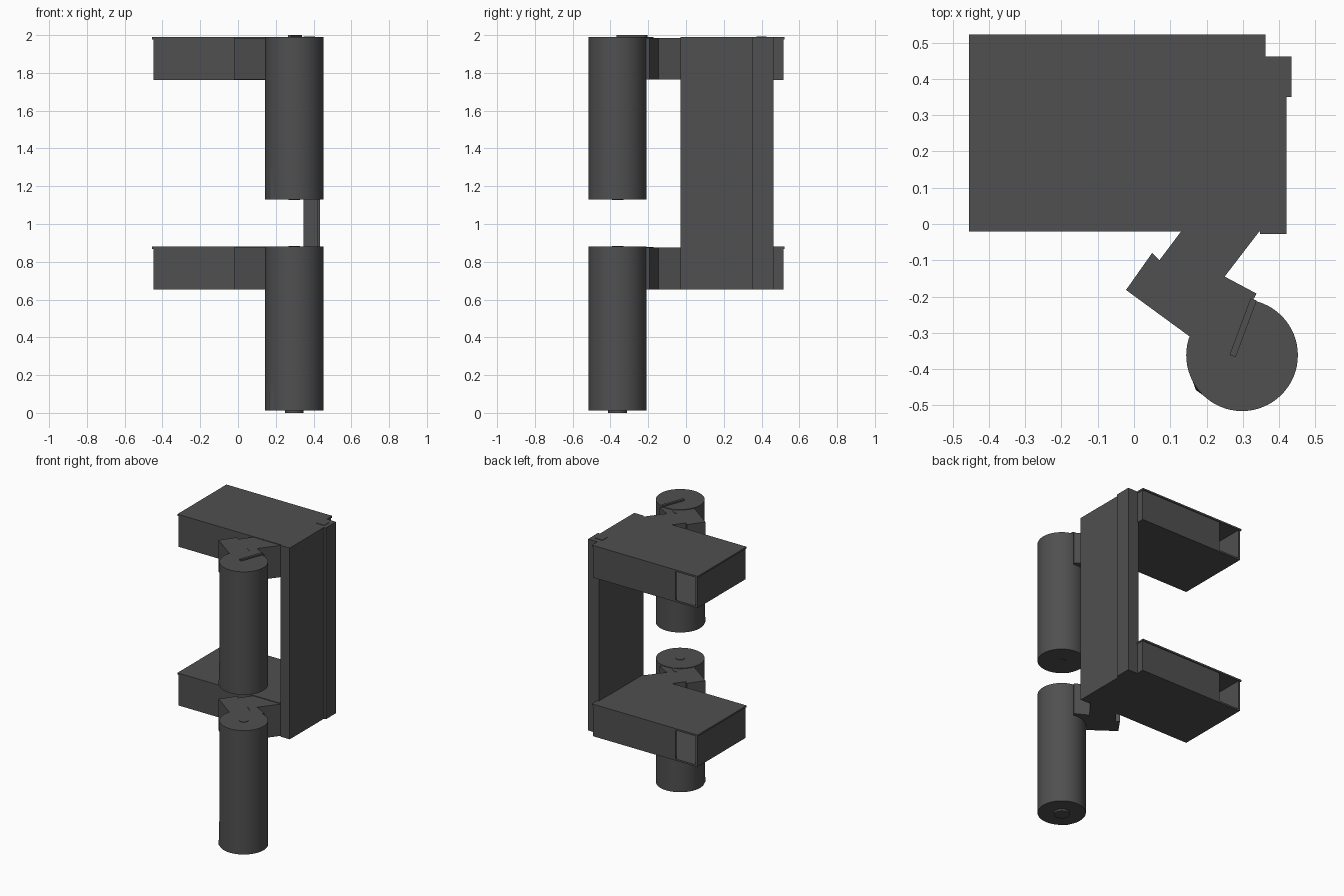
import bpy, bmesh, math
from mathutils import Vector

if "Cube" in bpy.data.objects:
    bpy.data.objects.remove(bpy.data.objects["Cube"])

dark = bpy.data.materials.new("dark_grey")
dark.diffuse_color = (0.08, 0.08, 0.08, 1)
dark.use_nodes = True
dark.node_tree.nodes["Principled BSDF"].inputs["Base Color"].default_value = dark.diffuse_color


def finish(name, bm, smooth=False):
    bmesh.ops.recalc_face_normals(bm, faces=bm.faces[:])
    me = bpy.data.meshes.new(name)
    bm.to_mesh(me)
    bm.free()
    me.materials.append(dark)
    ob = bpy.data.objects.new(name, me)
    bpy.context.collection.objects.link(ob)
    if smooth:
        bpy.context.view_layer.objects.active = ob
        ob.select_set(True)
        bpy.ops.object.shade_smooth_by_angle(angle=math.radians(35))
        ob.select_set(False)
    return ob


def prism(name, pts, z0, z1):
    """Extrude a flat outline from z0 up to z1."""
    bm = bmesh.new()
    f = bm.faces.new([bm.verts.new((x, y, z0)) for x, y in pts])
    r = bmesh.ops.extrude_face_region(bm, geom=[f])
    up = [g for g in r["geom"] if isinstance(g, bmesh.types.BMVert)]
    bmesh.ops.translate(bm, verts=up, vec=(0, 0, z1 - z0))
    return finish(name, bm)


def box(name, x0, x1, y0, y1, z0, z1):
    return prism(name, [(x0, y0), (x1, y0), (x1, y1), (x0, y1)], z0, z1)


def bar(name, a, b, width, z0, z1):
    """Flat strip between two plan points."""
    a, b = Vector(a), Vector(b)
    n = (b - a).orthogonal().normalized() * width / 2
    return prism(name, [a + n, a - n, b - n, b + n], z0, z1)


def drum(name, x, y, r, z0, z1, n=64):
    bm = bmesh.new()
    bmesh.ops.create_cone(bm, cap_ends=True, segments=n, radius1=r, radius2=r, depth=z1 - z0)
    bmesh.ops.translate(bm, verts=bm.verts[:], vec=(x, y, (z0 + z1) / 2))
    return finish(name, bm, True)


CX, CY, R = 0.298, -0.362, 0.154


def flap(name, z0, height):
    """Tapered raised tab low on the left side of a cylinder."""
    bm = bmesh.new()
    for ang, rad, z in [(200, 0.99, 0), (217, 1.035, 0), (234, 0.99, 0),
                        (208, 0.98, height), (217, 1.0, height), (226, 0.98, height)]:
        t = math.radians(ang)
        bm.verts.new((CX + R * rad * math.cos(t), CY + R * rad * math.sin(t), z0 + z))
    bmesh.ops.convex_hull(bm, input=bm.verts[:])
    finish(name, bm)


arm = [(0.15, 0.0), (0.13, -0.02), (0.07, -0.10), (0.05, -0.08), (-0.022, -0.182),
       (0.16, -0.315), (0.25, -0.30), (0.32, -0.225), (0.338, -0.192),
       (0.25, -0.145), (0.346, -0.02), (0.346, 0.0)]

for level, z in (("lower", 0.652), ("upper", 1.762)):
    top = z + 0.228
    # hollow bracket with a cutout at the left end of the back wall
    box(level + "_lid", -0.455, 0.363, -0.02, 0.522, top - 0.012, top)
    box(level + "_floor", -0.448, 0.360, -0.016, 0.515, z, z + 0.012)
    box(level + "_left_wall", -0.448, -0.436, -0.016, 0.515, z + 0.01, top - 0.01)
    box(level + "_front_wall", -0.448, 0.360, -0.016, -0.004, z + 0.01, top - 0.01)
    box(level + "_back_wall", -0.28, 0.360, 0.503, 0.515, z + 0.01, top - 0.01)
    box(level + "_right_wall", 0.348, 0.360, -0.016, 0.515, z + 0.01, top - 0.01)
    # angled arm reaching to the cylinder
    prism(level + "_arm", arm, z + 0.002, top - 0.004)
    bar(level + "_arm_flange", (0.206, -0.178), (0.26, -0.222), 0.012, top - 0.006, top - 0.001)

# column joining the brackets
box("column_panel", 0.348, 0.420, -0.028, 0.352, 0.652, 1.99)
box("column_post", 0.350, 0.435, 0.350, 0.462, 0.652, 1.99)
box("post_cap", 0.347, 0.407, 0.372, 0.427, 1.988, 1.993)

# two cylinders with their tabs, pins and top bar
for level, z0, z1 in (("lower", 0.013, 0.880), ("upper", 1.130, 1.990)):
    drum(level + "_cylinder", CX, CY, R, z0, z1)
    flap(level + "_cylinder_tab", z0, 0.22)
drum("bottom_pin", CX, CY, 0.05, 0.0, 0.02, 32)
drum("lower_top_pin", CX, CY, 0.03, 0.875, 0.883, 32)
drum("upper_bottom_pin", CX, CY, 0.03, 1.127, 1.135, 32)
bar("top_bar", (0.272, -0.364), (0.330, -0.208), 0.018, 1.985, 2.0)
